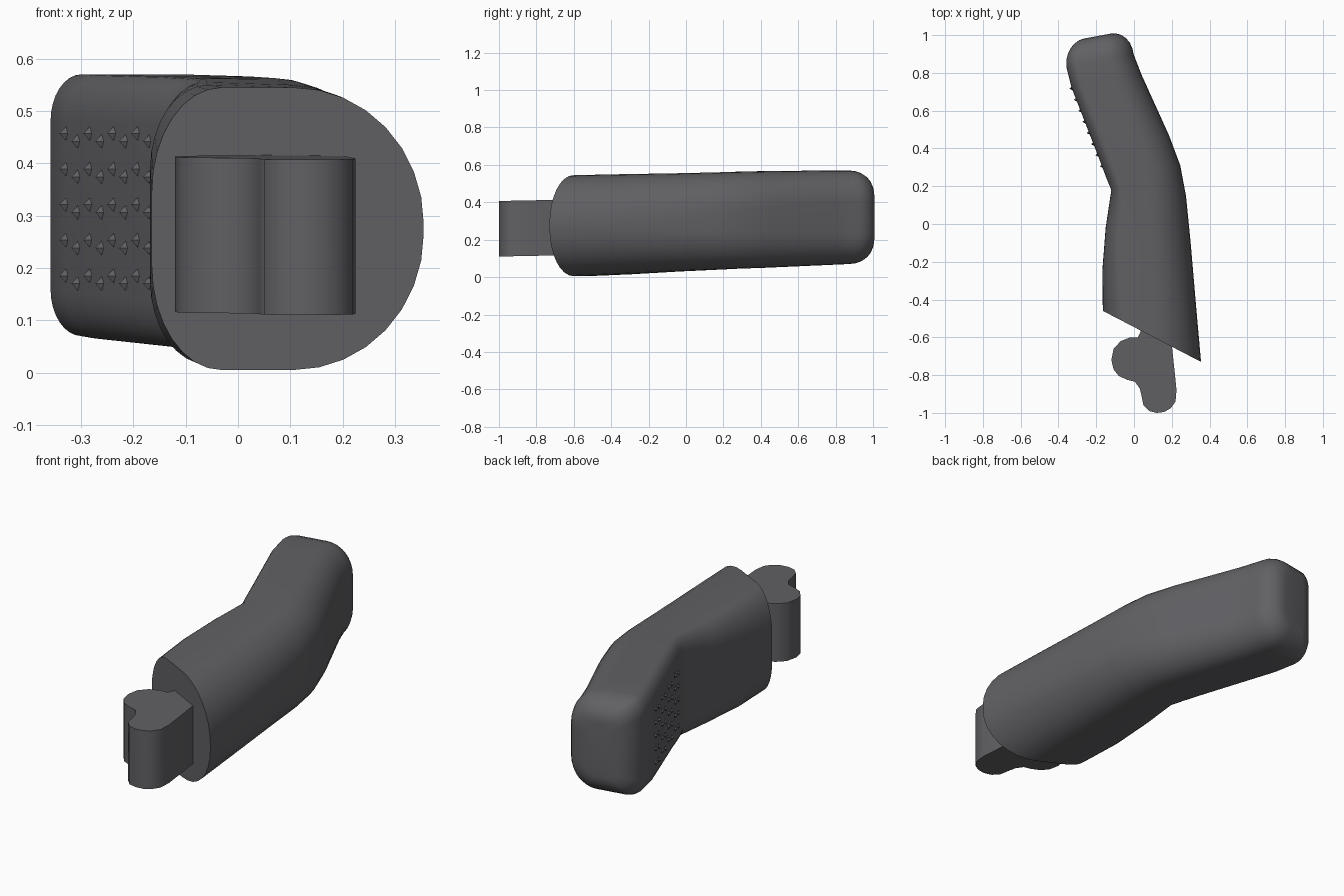
import bpy, bmesh
from math import sin, cos, pi, radians
from mathutils import Vector

if "Cube" in bpy.data.objects:
    bpy.data.objects.remove(bpy.data.objects["Cube"])

grey = bpy.data.materials.new("dark grey")
grey.use_nodes = True
COLOUR = (0.12, 0.12, 0.13, 1)
grey.diffuse_color = COLOUR
grey.node_tree.nodes["Principled BSDF"].inputs["Base Color"].default_value = COLOUR


def finish(bm, name, angle):
    bmesh.ops.recalc_face_normals(bm, faces=bm.faces)
    mesh = bpy.data.meshes.new(name)
    bm.to_mesh(mesh)
    bm.free()
    obj = bpy.data.objects.new(name, mesh)
    bpy.context.collection.objects.link(obj)
    mesh.materials.append(grey)
    bpy.ops.object.select_all(action='DESELECT')
    obj.select_set(True)
    bpy.context.view_layer.objects.active = obj
    bpy.ops.object.shade_smooth_by_angle(angle=radians(angle))
    return obj


def section(left, right, low, high, inner, outer):
    """Rounded slice standing on the line left-right; inner/outer are corner radii (width, height)."""
    left, right = Vector(left), Vector(right)
    width = (right - left).length
    across = (right - left) / width
    corners = [(outer[0], outer[1], 1, -1), (outer[0], outer[1], 1, 1),
               (inner[0], inner[1], -1, 1), (inner[0], inner[1], -1, -1)]
    points = []
    for k, (rx, rz, sx, sz) in enumerate(corners):
        cx = width - rx if sx > 0 else rx
        cz = high - rz if sz > 0 else low + rz
        for i in range(9):
            a = (k - 1) * pi / 2 + i * pi / 16
            p = left + across * (cx + rx * cos(a))
            points.append((p.x, p.y, cz + rz * sin(a)))
    return points


# Body slices from the slanted front to the rear: left, right, low, high, corner radii
slices = [
    ((-.165, -.46), (.355, -.73), .005, .545, (.15, .20), (.28, .26)),
    ((-.168, -.25), (.33, -.45), .015, .55, (.12, .16), (.25, .25)),
    ((-.15, -.02), (.30, -.1), .03, .555, (.09, .12), (.22, .23)),
    ((-.12, .18), (.275, .15), .04, .56, (.06, .10), (.20, .21)),
    ((-.145, .24), (.245, .31), .045, .563, (.06, .09), (.18, .20)),
    ((-.19, .36), (.185, .47), .05, .566, (.06, .09), (.17, .19)),
    ((-.33, .72), (.04, .79), .065, .57, (.06, .09), (.15, .17)),
]
rings = [section(*s) for s in slices]

# Rounded rear end
for i in range(7):
    a = i * pi / 12
    inset, ahead = .11 * (1 - cos(a)), .13 * sin(a)
    centre = Vector((-.18, .865)) + Vector((-.1, 1)) * ahead
    half = Vector((.98, .18)) * (.182 - inset)
    shrink = 1 - inset / .2
    rings.append(section(centre - half, centre + half, .07 + inset, .57 - inset,
                         (.06 * shrink, .09 * shrink), (.14 * shrink, .16 * shrink)))

bm = bmesh.new()
loops = [[bm.verts.new(p) for p in ring] for ring in rings]
for a, b in zip(loops, loops[1:]):
    for i in range(len(a)):
        j = (i + 1) % len(a)
        bm.faces.new((a[i], a[j], b[j], b[i]))
bm.faces.new(loops[0])
bm.faces.new(loops[-1])
bmesh.ops.remove_doubles(bm, verts=bm.verts, dist=.0005)
finish(bm, "body", 32)

# Two-lobed connector at the front
outline = [(-.12, -.72), (-.108, -.66), (-.07, -.62), (-.02, -.60), (.02, -.60), (.035, -.57),
           (.03, -.48), (.15, -.52), (.20, -.64), (.215, -.78), (.225, -.88), (.22, -.94),
           (.195, -.975), (.16, -.995), (.12, -1), (.08, -.99), (.05, -.96), (.04, -.91),
           (.03, -.87), (.005, -.835), (-.035, -.825), (-.08, -.805), (-.108, -.77)]
bm = bmesh.new()
base = bm.faces.new([bm.verts.new((x, y, .13 + .02 * y)) for x, y in outline])
top = bmesh.ops.extrude_face_region(bm, geom=[base])["geom"]
bmesh.ops.translate(bm, vec=(0, 0, .297), verts=[v for v in top if isinstance(v, bmesh.types.BMVert)])
finish(bm, "connector", 45)

# Small grip nubs on the slanted rear side
bm = bmesh.new()
start, end = Vector((-.19, .36, 0)), Vector((-.33, .72, 0))
along = (end - start).normalized()
out = Vector((-along.y, along.x, 0))
for col in range(8):
    for row in range(5):
        z = .17 + row * .068 + (.015 if col % 2 else 0)
        c = start + along * (-.06 + col * .063) + Vector((0, 0, z)) - out * .004
        foot = [bm.verts.new(c + along * u + Vector((0, 0, v)))
                for u, v in ((-.012, 0), (0, -.018), (.012, 0), (0, .018))]
        tip = bm.verts.new(c + out * .016 + along * .006)
        for i in range(4):
            bm.faces.new((foot[i], foot[(i + 1) % 4], tip))
        bm.faces.new(foot)
finish(bm, "grip_nubs", 20)
